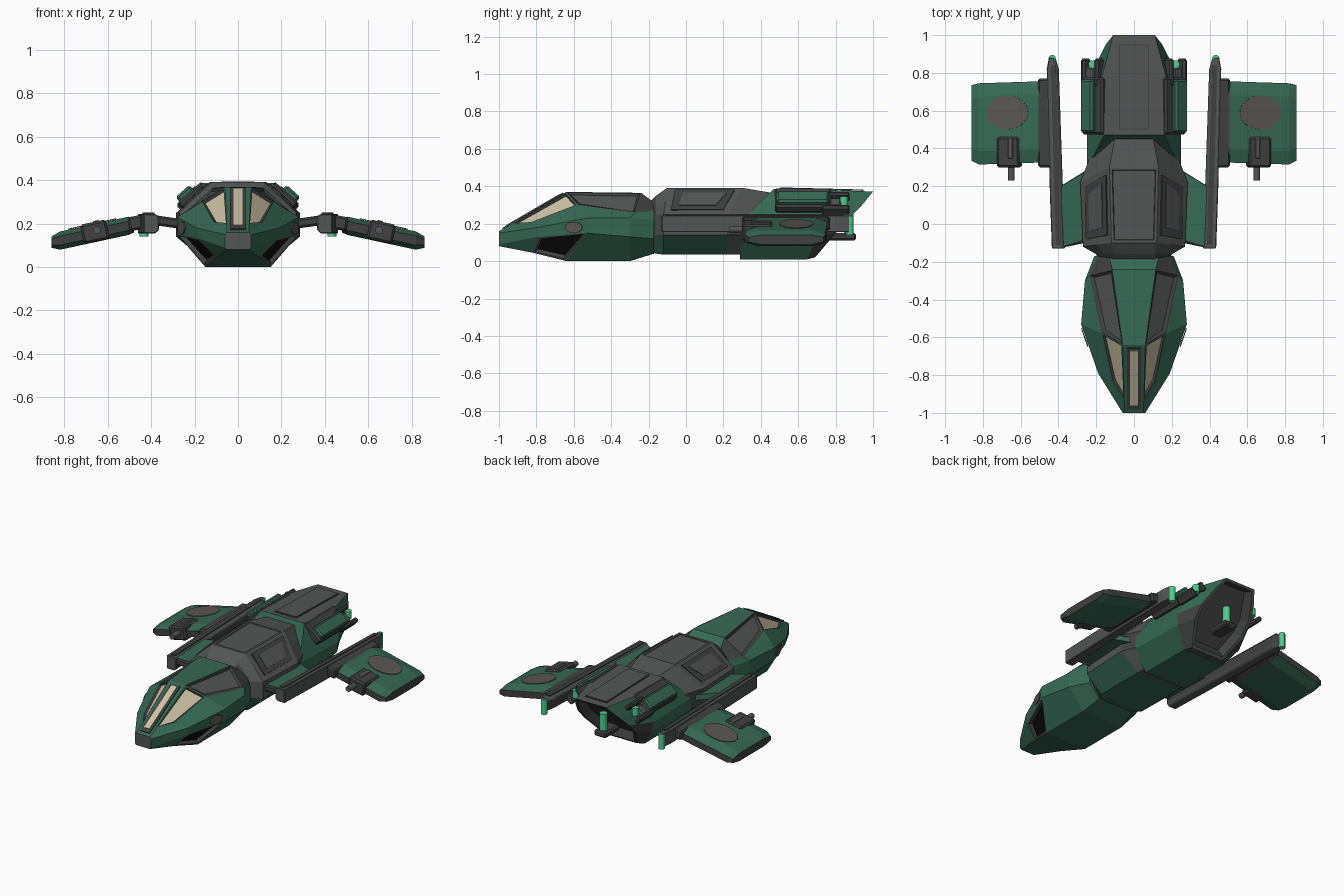
import bpy, bmesh, math
from mathutils import Matrix, Vector

cube = bpy.data.objects.get("Cube")
if cube:
    bpy.data.objects.remove(cube, do_unlink=True)

COLOURS = {
    "hull_green": (0.037, 0.141, 0.092), "hull_grey": (0.085, 0.092, 0.088),
    "trim_grey": (0.05, 0.053, 0.051), "window_sand": (0.62, 0.54, 0.37),
    "intake_black": (0.004, 0.004, 0.004), "thruster_green": (0.08, 0.62, 0.27),
    "badge_grey": (0.10, 0.092, 0.085),
}
MATS = []
for label, rgb in COLOURS.items():
    m = bpy.data.materials.new(label)
    m.use_nodes = True
    m.diffuse_color = (*rgb, 1)
    m.node_tree.nodes["Principled BSDF"].inputs["Base Color"].default_value = (*rgb, 1)
    MATS.append(m)
GREEN, GREY, TRIM, SAND, BLACK, GLOW, BADGE = range(7)


def finish(bm, name, mirror=False, bevel=0):
    bmesh.ops.recalc_face_normals(bm, faces=bm.faces)
    me = bpy.data.meshes.new(name)
    bm.to_mesh(me)
    bm.free()
    for m in MATS:
        me.materials.append(m)
    ob = bpy.data.objects.new(name, me)
    bpy.context.collection.objects.link(ob)
    if bevel:
        mod = ob.modifiers.new("Bevel", "BEVEL")
        mod.width, mod.segments = bevel, 1
    if mirror:
        ob.modifiers.new("Mirror", "MIRROR").use_mirror_merge = False
    return ob


def loft(rings, mat):
    """Skin closed rings; returns the mesh, faces by (interval, segment), caps."""
    bm = bmesh.new()
    vs = [[bm.verts.new(p) for p in r] for r in rings]
    n = len(rings[0])
    grid = {}
    for i in range(len(rings) - 1):
        for j in range(n):
            k = (j + 1) % n
            grid[i, j] = bm.faces.new((vs[i][j], vs[i][k], vs[i + 1][k], vs[i + 1][j]))
    caps = [bm.faces.new(vs[0]), bm.faces.new(vs[-1])]
    for f in bm.faces:
        f.material_index = mat
    bmesh.ops.recalc_face_normals(bm, faces=bm.faces)
    return bm, grid, caps


def inset(bm, face, thickness, depth, rim, inner):
    res = bmesh.ops.inset_individual(bm, faces=[face], thickness=thickness, depth=depth)
    for f in res["faces"]:
        f.material_index = rim
    face.material_index = inner


def hull(half_rings, mat):
    """Loft from half rings, listed from roof edge to belly edge on +x."""
    return loft([r + [(-x, y, z) for x, y, z in reversed(r)] for r in half_rings], mat)


def both(grid, i, j, n=5):
    return grid[i, j], grid[i, 2 * n - 2 - j]


def slab(name, pts, thickness, mat, mirror=False):
    bm = bmesh.new()
    f = bm.faces.new([bm.verts.new(p) for p in pts])
    f.normal_update()
    up = f.normal * thickness
    ext = bmesh.ops.extrude_face_region(bm, geom=[f])
    bmesh.ops.translate(bm, vec=up, verts=[v for v in ext["geom"] if isinstance(v, bmesh.types.BMVert)])
    for g in bm.faces:
        g.material_index = mat
    return finish(bm, name, mirror)


def box(name, centre, size, mat, tilt=0, yaw=0, mirror=True, bevel=0.01):
    bm = bmesh.new()
    mx = (Matrix.Translation(centre) @ Matrix.Rotation(math.radians(yaw), 4, "Z")
          @ Matrix.Rotation(math.radians(tilt), 4, "Y") @ Matrix.Diagonal((*size, 1)))
    bmesh.ops.create_cube(bm, size=1, matrix=mx)
    for f in bm.faces:
        f.material_index = mat
    return finish(bm, name, mirror, bevel)


def tube(name, centre, radius, length, mat, axis="Z", mirror=True):
    bm = bmesh.new()
    rot = Matrix.Rotation(math.pi / 2, 4, "X") if axis == "Y" else Matrix()
    bmesh.ops.create_cone(bm, cap_ends=True, segments=12, radius1=radius, radius2=radius,
                          depth=length, matrix=Matrix.Translation(centre) @ rot)
    for f in bm.faces:
        f.material_index = mat
    return finish(bm, name, mirror)


# Nose with cockpit windows, side panels and intakes
bm, g, caps = hull([
    [(.05, -1, .16), (.055, -1, .158), (.06, -1, .15), (.06, -1, .09), (.05, -1, .08)],
    [(.052, -.93, .2), (.12, -.83, .2), (.19, -.79, .18), (.18, -.79, .13), (.1, -.82, .045)],
    [(.06, -.64, .37), (.17, -.58, .3), (.28, -.53, .23), (.28, -.53, .15), (.15, -.64, 0)],
    [(.115, -.24, .365), (.235, -.27, .26), (.26, -.3, .23), (.26, -.3, .13), (.15, -.3, 0)],
    [(.13, -.18, .32), (.19, -.17, .27), (.21, -.17, .22), (.21, -.17, .12), (.13, -.17, .04)],
], GREEN)
caps[0].material_index = GREY
for f in both(g, 1, 0):
    inset(bm, f, .012, 0, GREEN, GREEN)
    inset(bm, f, .008, -.012, TRIM, SAND)
for f in both(g, 2, 0):
    inset(bm, f, .008, 0, TRIM, TRIM)
    inset(bm, f, .018, -.01, TRIM, GREY)
for f in both(g, 1, 3):
    inset(bm, f, .015, 0, GREY, TRIM)
    inset(bm, f, .012, -.02, TRIM, BLACK)
for f in both(g, 3, 0):
    f.material_index = TRIM
finish(bm, "nose_hull")

# Centre windscreen strip on the sloping nose roof
def on_nose(w, y0, y1, lift):
    z = lambda y: .16 + (y + 1) * .583 + lift
    return [(-w, y0, z(y0)), (w, y0, z(y0)), (w, y1, z(y1)), (-w, y1, z(y1))]

slab("windscreen_frame", on_nose(.036, -.98, -.655, 0), .006, TRIM)
slab("windscreen_strip", on_nose(.02, -.96, -.67, .006), .004, SAND)

# Round badge on each side of the nose
badge = []
for k in range(12):
    a = k * math.tau / 12
    along = .05 * math.cos(a)
    badge.append((.258 + .327 * along, -.6 + .945 * along, .18 + .03 * math.sin(a)))
slab("nose_badge", badge, .006, BADGE, mirror=True)

# Middle hull
bm, g, caps = hull([
    [(.11, -.2, .31), (.15, -.2, .28), (.18, -.2, .24), (.18, -.2, .14), (.12, -.2, .05)],
    [(.11, -.16, .35), (.16, -.16, .3), (.2, -.16, .25), (.2, -.16, .14), (.13, -.16, .04)],
    [(.12, -.1, .392), (.2, -.11, .32), (.27, -.12, .25), (.27, -.12, .14), (.16, -.12, .035)],
    [(.13, .3, .392), (.21, .26, .32), (.285, .22, .25), (.285, .22, .14), (.16, .23, .035)],
    [(.1, .46, .365), (.15, .46, .3), (.2, .44, .24), (.2, .44, .14), (.14, .44, .04)],
], GREY)
inset(bm, g[2, 9], .02, 0, GREY, TRIM)
inset(bm, g[2, 9], .005, -.004, TRIM, GREY)
for i in (1, 2):
    for j in (3, 5, 4):
        g[i, j].material_index = GREEN
for f in both(g, 0, 0) + both(g, 0, 1) + both(g, 0, 2) + both(g, 3, 2):
    f.material_index = TRIM
finish(bm, "middle_hull")

# Recessed-look side panels of the middle hull
def on_flank(e, lift):
    pts = []
    for t, y in ((.1 + e, -.06 + e * .3), (.85 - e, -.08 + e * .3),
                 (.85 - e, .2 - e * .3), (.1 + e, .26 - e * .3)):
        pts.append((.122 + .15 * t + .02 * (y + .1) + lift, y, .392 - .142 * t + lift))
    return pts

slab("flank_panel_frame", on_flank(0, 0), .008, TRIM, mirror=True)
slab("flank_panel", on_flank(.14, .0055), .004, GREY, mirror=True)

# Rear hull with slanted, recessed stern
bm, g, caps = hull([
    [(.16, .47, .387), (.205, .38, .3), (.25, .29, .21), (.25, .29, .13), (.15, .29, .01)],
    [(.17, .78, .38), (.21, .74, .29), (.25, .7, .2), (.24, .7, .13), (.15, .65, .01)],
    [(.11, 1, .372), (.15, .95, .31), (.19, .87, .225), (.19, .8, .15), (.12, .69, .02)],
], GREEN)
for i in (0, 1):
    g[i, 9].material_index = GREY
g[1, 4].material_index = TRIM
for f in both(g, 1, 2) + both(g, 1, 3):
    f.material_index = TRIM
inset(bm, caps[1], .02, 0, GREY, TRIM)
inset(bm, caps[1], .03, -.05, TRIM, TRIM)
finish(bm, "rear_hull")
roof = [(-.08, .5, .387), (.08, .5, .387), (.08, .95, .376), (-.08, .95, .376)]
slab("roof_panel_frame", roof, .004, TRIM)
slab("roof_panel", [(x * .94, .725 + (y - .725) * .98, z + .002) for x, y, z in roof], .005, GREY)

# Stern thruster
tube("stern_thruster", (0, .87, .2), .025, .12, GLOW, mirror=False)
box("stern_thruster_mount", (0, .835, .13), (.09, .15, .04), TRIM, mirror=False)

# Shoulder pods with small thrusters
box("pod_base", (.205, .625, .325), (.15, .3, .055), TRIM, tilt=42)
box("pod_cover", (.236, .625, .328), (.085, .28, .06), GREEN, tilt=42)
for name, x in (("pod_fork_inner", .185), ("pod_fork_outer", .255)):
    box(name, (x, .8, .53 - x), (.03, .15, .06), TRIM, tilt=42)
box("pod_fork_bridge", (.22, .78, .3), (.07, .1, .05), GREY, tilt=42)
tube("pod_thruster", (.22, .845, .32), .022, .05, GLOW)

# Struts from the hull to the rails
slab("strut", [(.26, -.09, .185), (.39, -.12, .205), (.39, .2, .205), (.26, .28, .185)],
     .035, GREEN, mirror=True)
box("strut_front_edge", (.32, -.1, .207), (.14, .025, .045), TRIM, tilt=-8, yaw=-12)

# Long side rails, splayed slightly outward
bm, g, caps = loft([[(cx + dx, y, .2 + dz) for dx, dz in
                     ((-w, -.03), (-w, .03), (-w + .015, .045), (w, .045), (w, -.045), (-w + .015, -.045))]
                    for cx, y, w in ((.4, -.13, .035), (.41, .15, .035), (.43, .82, .032), (.433, .88, .018))], GREY)
for i in range(3):
    g[i, 0].material_index = TRIM
finish(bm, "rail", mirror=True, bevel=.004)
slab("rail_cap_strip", [(.385, -.11, .245), (.415, -.11, .245), (.44, .84, .245), (.415, .84, .245)],
     .006, TRIM, mirror=True)
tube("rail_thruster", (.433, .875, .19), .02, .1, GLOW)
box("wing_joint", (.47, .535, .203), (.07, .47, .065), TRIM, tilt=10)

# Drooping wings
rings = []
for x, y0, y1, zc, h in ((.48, .33, .755, .195, .036), (.505, .325, .755, .19, .042),
                         (.82, .315, .745, .122, .042), (.86, .335, .735, .115, .026)):
    rings.append([(x, y0, zc - h * .5), (x, y0, zc + h * .5), (x, y0 + .07, zc + h),
                  (x, y1 - .07, zc + h), (x, y1, zc + h * .5), (x, y1, zc - h * .5),
                  (x, y1 - .07, zc - h), (x, y0 + .07, zc - h)])
bm, g, caps = loft(rings, GREEN)
for (i, j), f in g.items():
    if i == 0 or j in (0, 4):
        f.material_index = TRIM
caps[0].material_index = caps[1].material_index = TRIM
finish(bm, "wing", mirror=True)

# Round badge on top of each wing
badge = []
for k in range(16):
    a = k * math.tau / 16
    x = .67 + .11 * math.cos(a)
    badge.append((x, .59 + .09 * math.sin(a), .232 - .216 * (x - .505) + .001))
slab("wing_badge", badge, .004, BADGE, mirror=True)

# Wing guns
box("gun_housing", (.66, .38, .163), (.12, .16, .09), TRIM, tilt=12)
box("gun_breech", (.65, .4, .19), (.04, .12, .05), GREY, tilt=12)
tube("gun_barrel", (.65, .31, .17), .018, .16, GREY, axis="Y")
